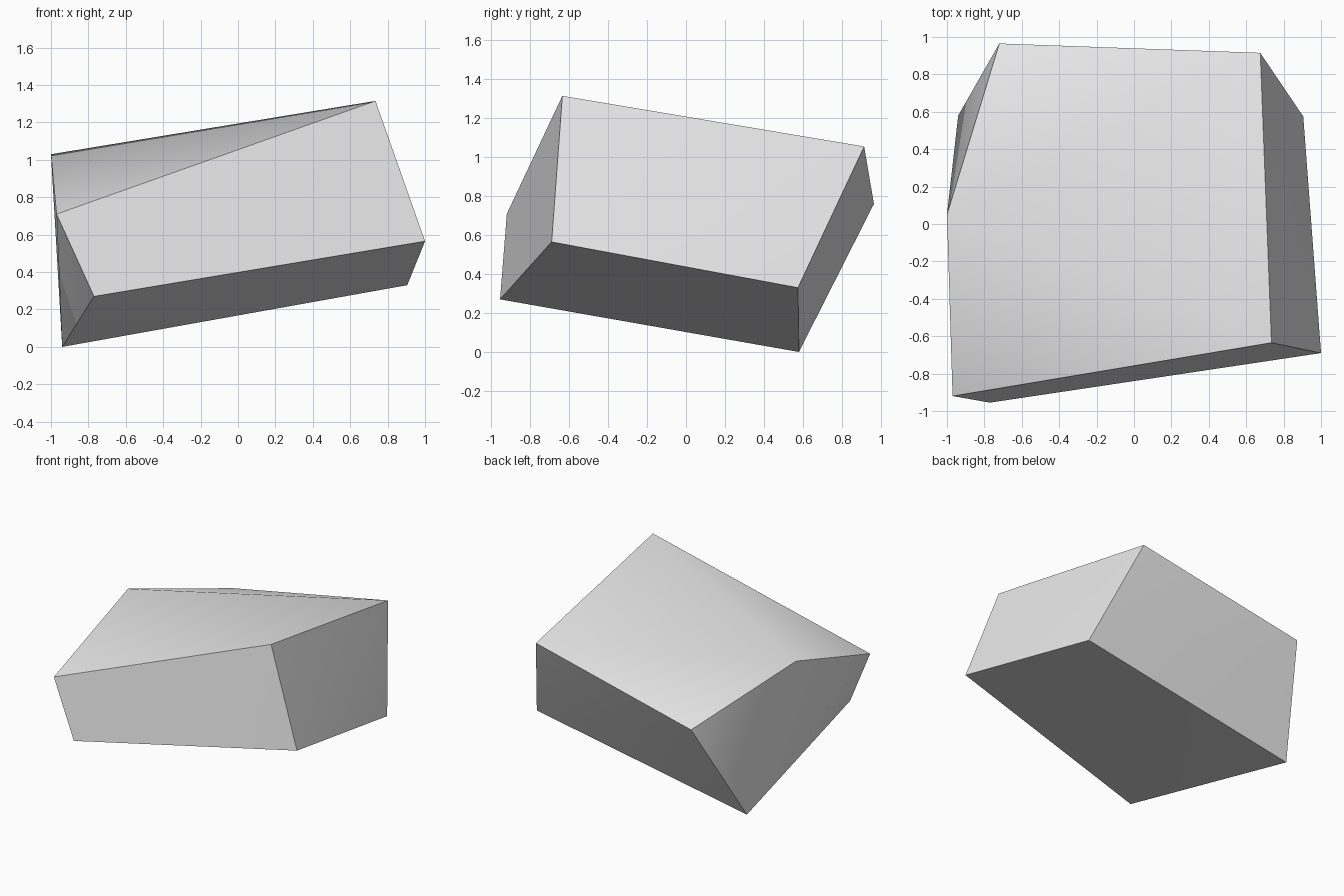
import bpy
import bmesh
import math

cube = bpy.data.objects.get("Cube")
if cube:
    bpy.data.objects.remove(cube, do_unlink=True)

# Plain grey stone material
stone = bpy.data.materials.new("stone_grey")
stone.use_nodes = True
grey = (0.8, 0.8, 0.8, 1.0)
stone.diffuse_color = grey
shader = next(n for n in stone.node_tree.nodes if n.type == "BSDF_PRINCIPLED")
shader.inputs["Base Color"].default_value = grey

# Corners of the tilted block
corners = {
    "top_front_left": (0.735, -0.635, 1.315),
    "top_front_right": (-0.97, -0.92, 0.71),
    "top_right_peak": (-1.0, 0.05, 1.03),
    "top_back_right": (-0.72, 0.965, 0.76),
    "top_back_left": (0.675, 0.915, 1.055),
    "base_front_right": (-0.77, -0.955, 0.27),
    "base_front_left": (1.0, -0.69, 0.565),
    "base_back_left": (0.905, 0.575, 0.33),
    "base_back_right": (-0.94, 0.58, 0.0),
}

# Wrap the corners in a convex skin
bm = bmesh.new()
for co in corners.values():
    bm.verts.new(co)
bmesh.ops.convex_hull(bm, input=bm.verts[:])
bmesh.ops.recalc_face_normals(bm, faces=bm.faces[:])
mesh = bpy.data.meshes.new("stone_block")
bm.to_mesh(mesh)
bm.free()

block = bpy.data.objects.new("stone_block", mesh)
mesh.materials.append(stone)
bpy.context.collection.objects.link(block)

# Soften the shallow creases, keep the main edges sharp
bpy.ops.object.select_all(action="DESELECT")
block.select_set(True)
bpy.context.view_layer.objects.active = block
bpy.ops.object.shade_smooth_by_angle(angle=math.radians(40))
